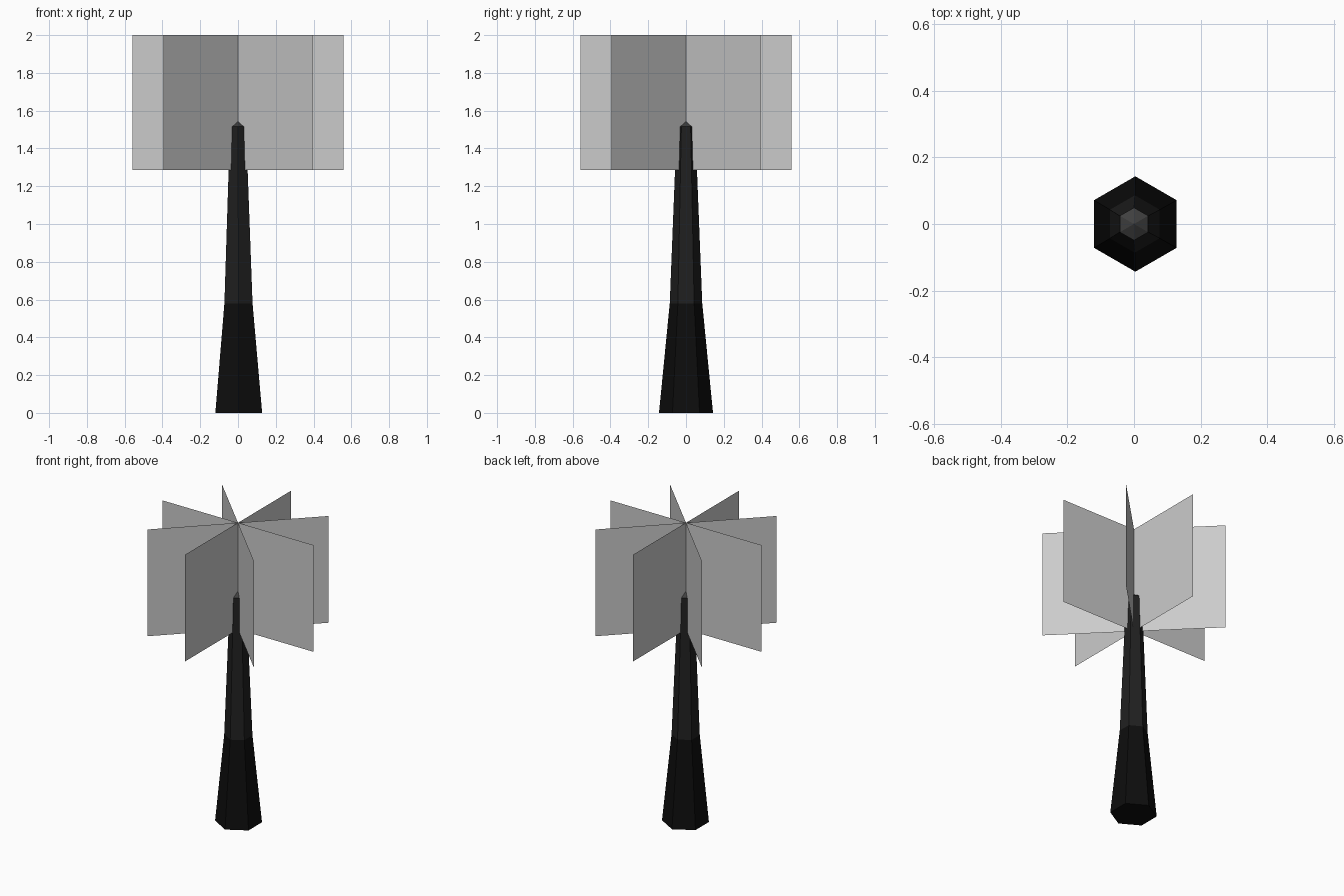
import bpy, bmesh
from math import sin, cos, pi

if "Cube" in bpy.data.objects:
    bpy.data.objects.remove(bpy.data.objects["Cube"])


def make_object(name, bm, mats=()):
    mesh = bpy.data.meshes.new(name)
    bm.to_mesh(mesh)
    bm.free()
    for m in mats:
        mesh.materials.append(m)
    obj = bpy.data.objects.new(name, mesh)
    bpy.context.collection.objects.link(obj)
    return obj


def shade(name, v):
    mat = bpy.data.materials.new(name)
    mat.diffuse_color = (v, v, v, 1)
    mat.use_nodes = True
    mat.node_tree.nodes["Principled BSDF"].inputs["Base Color"].default_value = mat.diffuse_color
    return mat


# Six-sided tapering trunk, lighter towards the pointed tip
SIDES = 6
CX = 0.004
profile = [(0.0, 0.143), (0.58, 0.086), (1.515, 0.049)]
bm = bmesh.new()
rings = []
for z, r in profile:
    rings.append([bm.verts.new((CX * (1 - z / 1.54) + r * cos(pi / 2 + 2 * pi * i / SIDES),
                                r * sin(pi / 2 + 2 * pi * i / SIDES), z))
                  for i in range(SIDES)])
bm.faces.new(rings[0][::-1])
for level, (low, high) in enumerate(zip(rings, rings[1:])):
    for i in range(SIDES):
        j = (i + 1) % SIDES
        face = bm.faces.new((low[i], low[j], high[j], high[i]))
        face.material_index = level
tip = bm.verts.new((0, 0, 1.543))
for i in range(SIDES):
    face = bm.faces.new((rings[-1][i], rings[-1][(i + 1) % SIDES], tip))
    face.material_index = 2
make_object("trunk", bm, [shade("bark_dark", 0.004), shade("bark_mid", 0.014),
                          shade("bark_light", 0.05)])

# Four crossed flat foliage cards
HALF, LOW, TOP = 0.559, 1.285, 2.0
for k in range(4):
    a = k * pi / 4
    x, y = HALF * cos(a), HALF * sin(a)
    bm = bmesh.new()
    bm.faces.new([bm.verts.new(p) for p in
                  ((-x, -y, LOW), (x, y, LOW), (x, y, TOP), (-x, -y, TOP))])
    make_object(f"foliage_card_{k + 1}", bm)
